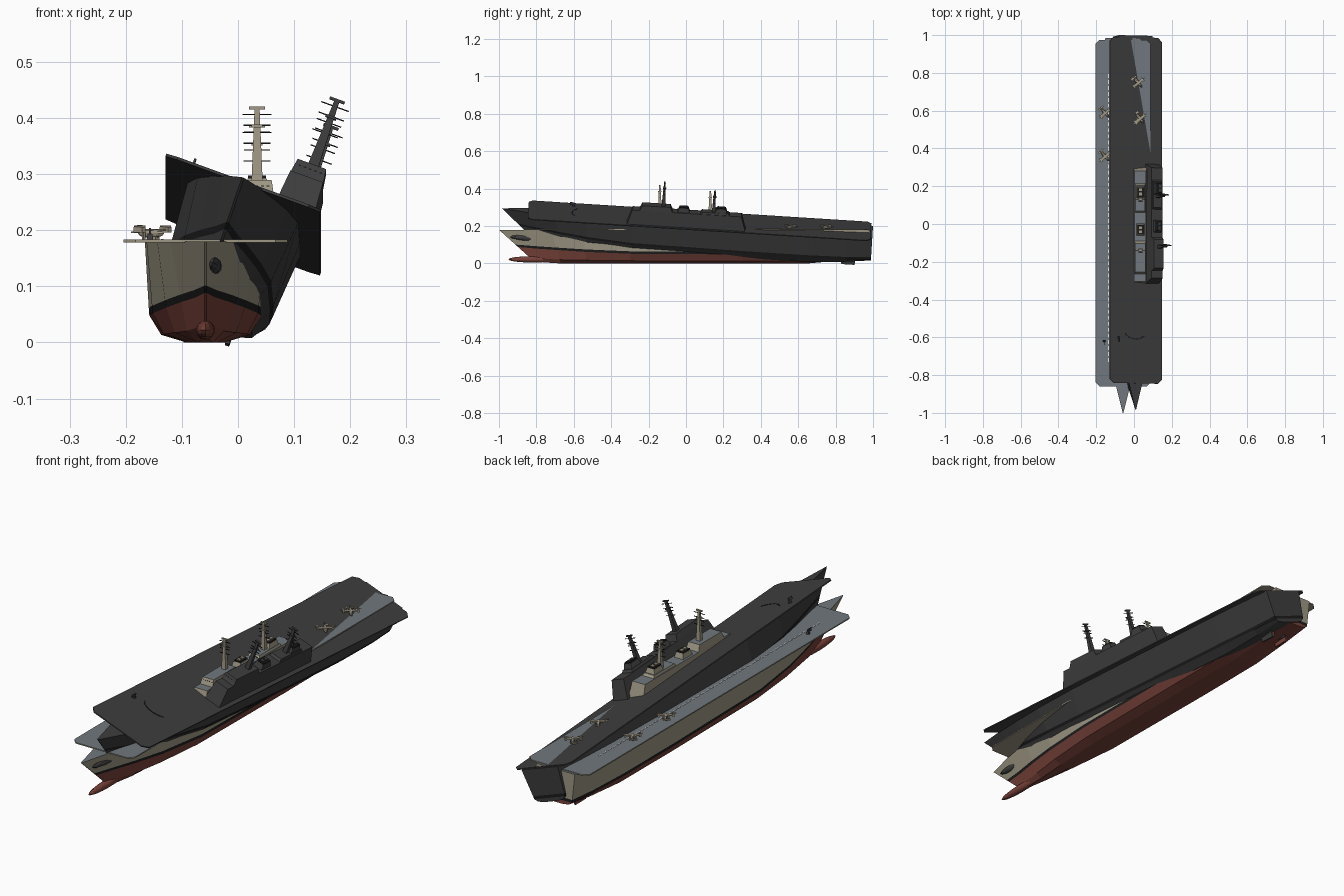
import bpy, bmesh, math
from mathutils import Matrix, Vector

if "Cube" in bpy.data.objects:
    bpy.data.objects.remove(bpy.data.objects["Cube"])

COLOURS = {
    "deck_grey": (0.16, 0.185, 0.205), "beige_paint": (0.34, 0.31, 0.23),
    "hull_red": (0.19, 0.055, 0.042), "black_stripe": (0.012, 0.012, 0.012),
    "charcoal": (0.048, 0.048, 0.049), "light_tan": (0.36, 0.32, 0.24),
    "white_line": (0.75, 0.75, 0.75),
}
NAMES = list(COLOURS)
MATS = []
for n, c in COLOURS.items():
    m = bpy.data.materials.new(n)
    m.diffuse_color = (*c, 1)
    m.use_nodes = True
    m.node_tree.nodes["Principled BSDF"].inputs["Base Color"].default_value = m.diffuse_color
    MATS.append(m)
GREY, BEIGE, RED, BLACK, DARK, TAN, WHITE = range(7)


class Ship:
    """Builds all parts in ship space: keel at z=0, deck at z=0.18."""
    def __init__(self, prefix, matrix, dark):
        self.prefix, self.matrix, self.dark = prefix, matrix, dark

    def finish(self, bm, name, rule):
        bmesh.ops.recalc_face_normals(bm, faces=bm.faces)
        for f in bm.faces:
            i = rule(f) if callable(rule) else rule
            if self.dark and i != BLACK:
                i = DARK
            f.material_index = i
        me = bpy.data.meshes.new(name)
        bm.to_mesh(me)
        bm.free()
        for m in MATS:
            me.materials.append(m)
        me.transform(self.matrix)
        ob = bpy.data.objects.new(self.prefix + name, me)
        bpy.context.collection.objects.link(ob)
        return ob

    def blocks(self, name, items, rule):
        """Each item: x0,x1,y0,y1,z0,z1, top inset x, top inset y."""
        bm = bmesh.new()
        for it in items:
            add_block(bm, *it)
        return self.finish(bm, name, rule)


def add_block(bm, x0, x1, y0, y1, z0, z1, ix=0, iy=0, mat=None):
    lo = [(x0, y0), (x1, y0), (x1, y1), (x0, y1)]
    hi = [(x0 + ix, y0 + iy), (x1 - ix, y0 + iy), (x1 - ix, y1 - iy), (x0 + ix, y1 - iy)]
    ps = [Vector((x, y, z0)) for x, y in lo] + [Vector((x, y, z1)) for x, y in hi]
    v = [bm.verts.new(mat @ p if mat else p) for p in ps]
    for idx in ((3, 2, 1, 0), (4, 5, 6, 7), (0, 1, 5, 4), (1, 2, 6, 5), (2, 3, 7, 6), (3, 0, 4, 7)):
        bm.faces.new([v[i] for i in idx])


def roof_rule(f):
    return GREY if f.normal.z > 0.8 else BEIGE


def hull(s):
    # y, rake, deck half width, waterline half width, waterline z, flat half width, keel z
    stations = [(-1.0, .20, .002, .002, .088, .001, .022), (-.86, .10, .037, .018, .080, .006, .006),
                (-.72, .05, .062, .043, .072, .013, 0), (-.55, .02, .086, .070, .062, .022, 0),
                (-.30, 0, .105, .094, .052, .033, 0), (.30, 0, .108, .100, .048, .034, 0),
                (.65, 0, .108, .098, .047, .032, 0), (.85, 0, .102, .090, .048, .032, .018),
                (.985, 0, .094, .080, .052, .032, .036)]
    bm = bmesh.new()
    rings = []
    for y, rake, w, ww, zw, wb, zb in stations:
        zs = zw + .013
        half = [(w, .18), (ww + (w - ww) * .13, zs), (ww, zw),
                (wb + (ww - wb) * .68, zb + (zw - zb) * .28), (wb, zb)]
        pts = half + [(-x, z) for x, z in reversed(half)]
        rings.append([bm.verts.new((x, y + rake * (1 - z / .18), z)) for x, z in pts])
    kinds = [BEIGE, BLACK, RED, RED, RED, RED, RED, BLACK, BEIGE, GREY]
    kind = {}
    for a, b in zip(rings, rings[1:]):
        for i in range(10):
            j = (i + 1) % 10
            kind[bm.faces.new((a[i], a[j], b[j], b[i]))] = kinds[i]
    # Transom and stem caps, divided at the painted stripe
    for r in (rings[0], rings[-1]):
        kind[bm.faces.new((r[0], r[1], r[8], r[9]))] = BEIGE
        kind[bm.faces.new((r[1], r[2], r[7], r[8]))] = BLACK
        kind[bm.faces.new(r[2:8])] = RED
    s.finish(bm, "hull", lambda f: kind[f])

    # Bulb under the bow
    bm = bmesh.new()
    bmesh.ops.create_uvsphere(bm, u_segments=12, v_segments=8, radius=1)
    bm.transform(Matrix.Translation((0, -.82, .022)) @ Matrix.Diagonal((.017, .13, .017, 1)))
    s.finish(bm, "bow_bulb", RED)
    s.blocks("rudders", [(x - .004, x + .004, .83, .90, 0, .045) for x in (-.035, .035)], RED)


def flight_deck(s):
    bm = bmesh.new()
    w, c, y0, y1 = .1465, .022, -.86, .975
    outline = [(-w + c, y0), (w - c, y0), (w, y0 + c), (w, y1 - c),
               (w - c, y1), (-w + c, y1), (-w, y1 - c), (-w, y0 + c)]
    f = bm.faces.new([bm.verts.new((x, y, .178)) for x, y in outline])
    ex = bmesh.ops.extrude_face_region(bm, geom=[f])
    bmesh.ops.translate(bm, vec=(0, 0, .005), verts=[v for v in ex["geom"] if isinstance(v, bmesh.types.BMVert)])
    s.finish(bm, "flight_deck", roof_rule)
    # Small deck gun
    s.blocks("deck_gun", [(-.105, -.093, -.625, -.613, .183, .194, .002, .002),
                          (-.101, -.097, -.640, -.615, .192, .204)], DARK)


def island(s):
    s.blocks("island", [
        (.053, .129, -.33, .305, .18, .262, .007, .025),    # main deckhouse
        (.060, .122, -.265, -.09, .262, .289, .004, .012),  # bridge
        (.064, .118, .06, .215, .262, .272, .003, .008),    # aft house
    ], roof_rule)
    # Bridge windows, thin strips along front and sides
    s.blocks("bridge_windows", [(.069 + i * .010, .074 + i * .010, -.258, -.254, .274, .280) for i in range(5)], BLACK)
    # Two funnels with black caps
    for n, y, z in (("forward", -.03, .262), ("aft", .17, .270)):
        s.blocks(n + "_funnel", [(.070, .114, y - .032, y + .032, z, z + .022, .005, .007)], BEIGE)
        s.blocks(n + "_funnel_cap", [(.076, .108, y - .024, y + .024, z + .021, z + .027),
                                     ], BLACK)
        s.blocks(n + "_funnel_pipes", [(.084, .100, y + d - .007, y + d + .007, z + .026, z + .031)
                                       for d in (-.011, .011)], TAN)
    # Radar masts with thin yards
    for n, y, z0, z1 in (("forward", -.14, .285, .420), ("aft", .13, .270, .388)):
        s.blocks(n + "_mast", [(.082, .102, y - .010, y + .010, z0, z1 - .004, .0055, .0055),
                               (.078, .106, y - .004, y + .004, z1 - .005, z1),
                               (.082, .102, y - .009, y + .009, z1 - .037, z1 - .032)], TAN)
        s.blocks(n + "_mast_yards", [(.092 - h, .092 + h, y - .0015, y + .0015, z1 - d, z1 - d + .002)
                                     for d, h in ((.015, .026), (.034, .024), (.046, .023), (.066, .024))], BLACK)


def aircraft(s, number, x, y):
    bm = bmesh.new()
    m = Matrix.Translation((x, y, .183)) @ Matrix.Rotation(math.radians(40), 4, 'Z')
    bmesh.ops.create_uvsphere(bm, u_segments=8, v_segments=6, radius=1,
                              matrix=m @ Matrix.Translation((0, 0, .011)) @ Matrix.Diagonal((.008, .036, .008, 1)))
    for b in ((-.032, .032, -.011, .003, .016, .019), (-.016, .016, .027, .036, .012, .015),
              (-.002, .002, .026, .036, .012, .026), (-.005, .005, -.018, -.012, 0, .006)):
        add_block(bm, *b, mat=m)
    for sx in (-.03, .03):
        add_block(bm, sx - .004, sx + .004, -.016, .008, .013, .023, mat=m)
        add_block(bm, sx - .012, sx + .012, -.006, -.003, .023, .025, mat=m)
        add_block(bm, sx * .4 - .002, sx * .4 + .002, .004, .008, 0, .018, mat=m)
    s.finish(bm, f"aircraft_{number}", TAN)


CX = -.058
upright = Ship("upright_", Matrix.Translation((CX, 0, 0)), False)
heeled = Ship("heeled_", Matrix.Translation((.009, .015, .231)) @ Matrix.Rotation(math.radians(-3.6), 4, 'X')
              @ Matrix.Rotation(math.radians(20), 4, 'Y') @ Matrix.Translation((0, 0, -.18)), True)
for ship in (upright, heeled):
    hull(ship)
    flight_deck(ship)
    island(ship)

# Parked aircraft and dashed runway line
for k, (ax, ay) in enumerate(((-.155, .59), (-.155, .36), (.02, .75), (.03, .56))):
    aircraft(upright, k + 1, ax - CX, ay)
upright.blocks("runway_dashes", [(-.079, -.075, -.73 + i * .032, -.71 + i * .032, .183, .1845) for i in range(48)], WHITE)

# Curved scorch on the heeled deck
scorch = bmesh.new()
for i in range(8):
    a = math.radians(-145 + i * 13)
    add_block(scorch, -.008, .008, -.0025, .0025, .183, .1845,
              mat=Matrix.Translation((.07 * math.cos(a), -.565 + .06 * math.sin(a), 0))
              @ Matrix.Rotation(a + math.pi / 2, 4, 'Z'))
heeled.finish(scorch, "deck_scorch", BLACK)
